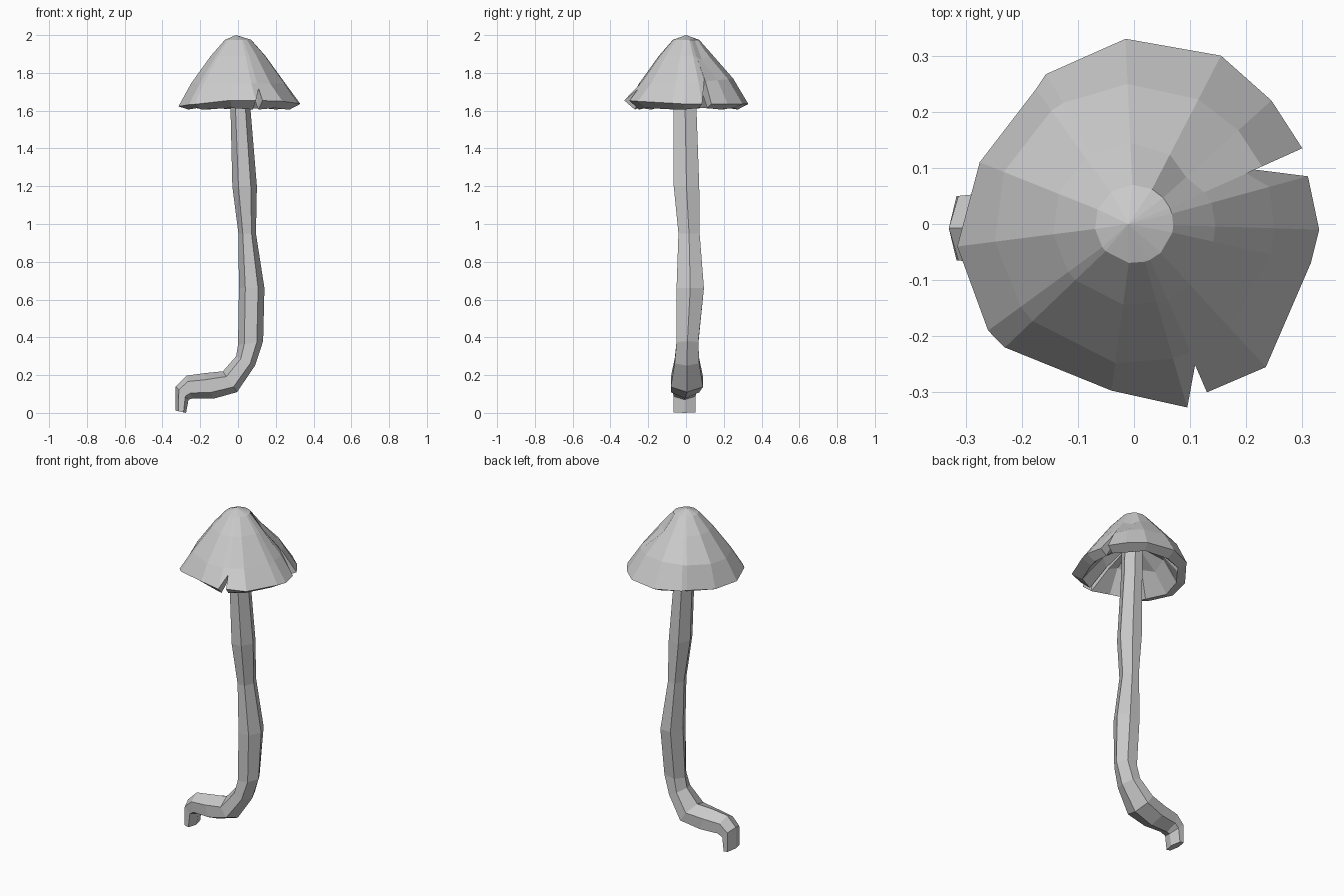
import bpy, math

if "Cube" in bpy.data.objects:
    bpy.data.objects.remove(bpy.data.objects["Cube"])


def make_object(name, verts, faces):
    mesh = bpy.data.meshes.new(name)
    mesh.from_pydata(verts, [], faces)
    mesh.update()
    obj = bpy.data.objects.new(name, mesh)
    bpy.context.collection.objects.link(obj)
    return obj


def loft(name, rings, start=None, end=None):
    """Skin equal-sized rings; close the ends with a point or a flat face."""
    n = len(rings[0])
    verts = [p for ring in rings for p in ring]
    faces = []
    for k in range(len(rings) - 1):
        for i in range(n):
            j = (i + 1) % n
            a, b, c, d = k * n + i, k * n + j, (k + 1) * n + j, (k + 1) * n + i
            faces += [(d, c, b, a)]
    last = (len(rings) - 1) * n
    if start:
        verts.append(start)
        s = len(verts) - 1
        faces += [((i + 1) % n, i, s)[::-1] for i in range(n)]
    else:
        faces.append(tuple(range(n)))
    if end:
        verts.append(end)
        e = len(verts) - 1
        faces += [(last + i, e, last + (i + 1) % n) for i in range(n)]
    else:
        faces.append(tuple(range(last, last + n))[::-1])
    obj = make_object(name, verts, faces)
    import bmesh
    bm = bmesh.new()
    bm.from_mesh(obj.data)
    bmesh.ops.recalc_face_normals(bm, faces=bm.faces)
    bm.to_mesh(obj.data)
    bm.free()
    return obj


# Stem: hexagonal sections as left x,z / right x,z / y min, y max
sections = [
    (-.04, 1.80, .06, 1.80, -.065, .055),
    (-.04, 1.62, .065, 1.62, -.065, .055),
    (-.03, 1.20, .10, 1.20, -.065, .07),
    (.002, .95, .095, .95, -.04, .072),
    (.005, .66, .14, .66, -.05, .095),
    (.0, .36, .133, .38, -.05, .065),
    (-.01, .30, .09, .25, -.06, .07),
    (-.08, .22, -.005, .11, -.08, .09),
    (-.18, .21, -.13, .075, -.08, .07),
    (-.272, .197, -.245, .075, -.07, .055),
    (-.33, .14, -.262, .07, -.065, .05),
    (-.33, .012, -.275, .0, -.065, .05),
]
stem_rings = []
for ax, az, bx, bz, y0, y1 in sections:
    ring = []
    for i in range(6):
        t = math.radians(60 * i)
        c, s = math.cos(t), math.sin(t) / .866
        ring.append(((ax + bx) / 2 + c * (bx - ax) / 2,
                     (y0 + y1) / 2 + s * (y1 - y0) / 2,
                     (az + bz) / 2 + c * (bz - az) / 2))
    stem_rings.append(ring)
loft("stem", stem_rings)

# Cap: ragged rim as x, y, split flag (1 = inner end of a tear)
rim = [(.33, -.01, 0), (.31, .085, 0), (.215, .097, 1), (.30, .135, 0),
       (.245, .22, 0), (.155, .30, 0), (-.015, .33, 0), (-.157, .267, 0),
       (-.175, .24, 0), (-.275, .11, 0), (-.315, -.04, 0), (-.26, -.19, 0),
       (-.23, -.22, 0), (-.04, -.297, 0), (.095, -.327, 0), (.11, -.245, 1),
       (.13, -.30, 0), (.235, -.255, 0), (.315, -.07, 0)]
profile = [(0, 2.0), (.07, 1.975), (.145, 1.89), (.25, 1.745), (.33, 1.64)]


def cap_height(r):
    for (r0, z0), (r1, z1) in zip(profile, profile[1:]):
        if r <= r1:
            return z0 + (z1 - z0) * (r - r0) / (r1 - r0)
    return profile[-1][1]


top, shoulder, waist, edge, lip, inner, hub = ([] for _ in range(7))
for i, (x, y, torn) in enumerate(rim):
    r = math.hypot(x, y)
    ux, uy = x / r, y / r

    def put(ring, rad, z):
        ring.append((ux * rad, uy * rad, z))

    # slight dent on the back right, fuller back
    dent = max(0, 1 - abs(math.atan2(y, x) - math.radians(42)) / .5)
    put(top, .07, cap_height(.07))
    put(shoulder, .145 - .02 * dent, 1.89 - .02 * dent)
    rw = min(.25, r * .93)
    put(waist, rw, cap_height(rw) + (.025 * max(0, uy) if not torn else 0))
    edge_z = cap_height(r) if torn else 1.635 - .015 * (x < -.2) + .02 * max(0, -uy)
    put(edge, r, edge_z)
    # underside: curled lip, folded gills, hollow round the stem
    put(lip, r * (.94 if torn else .83), edge_z - .035 if torn else 1.606 + .008 * (i % 2))
    put(inner, .17, 1.71 + (.035 if i % 2 else 0))
    put(hub, .06, 1.79)

loft("cap", [top, shoulder, waist, edge, lip, inner, hub],
     start=(-.01, 0, 2.0), end=(0, 0, 1.81))
